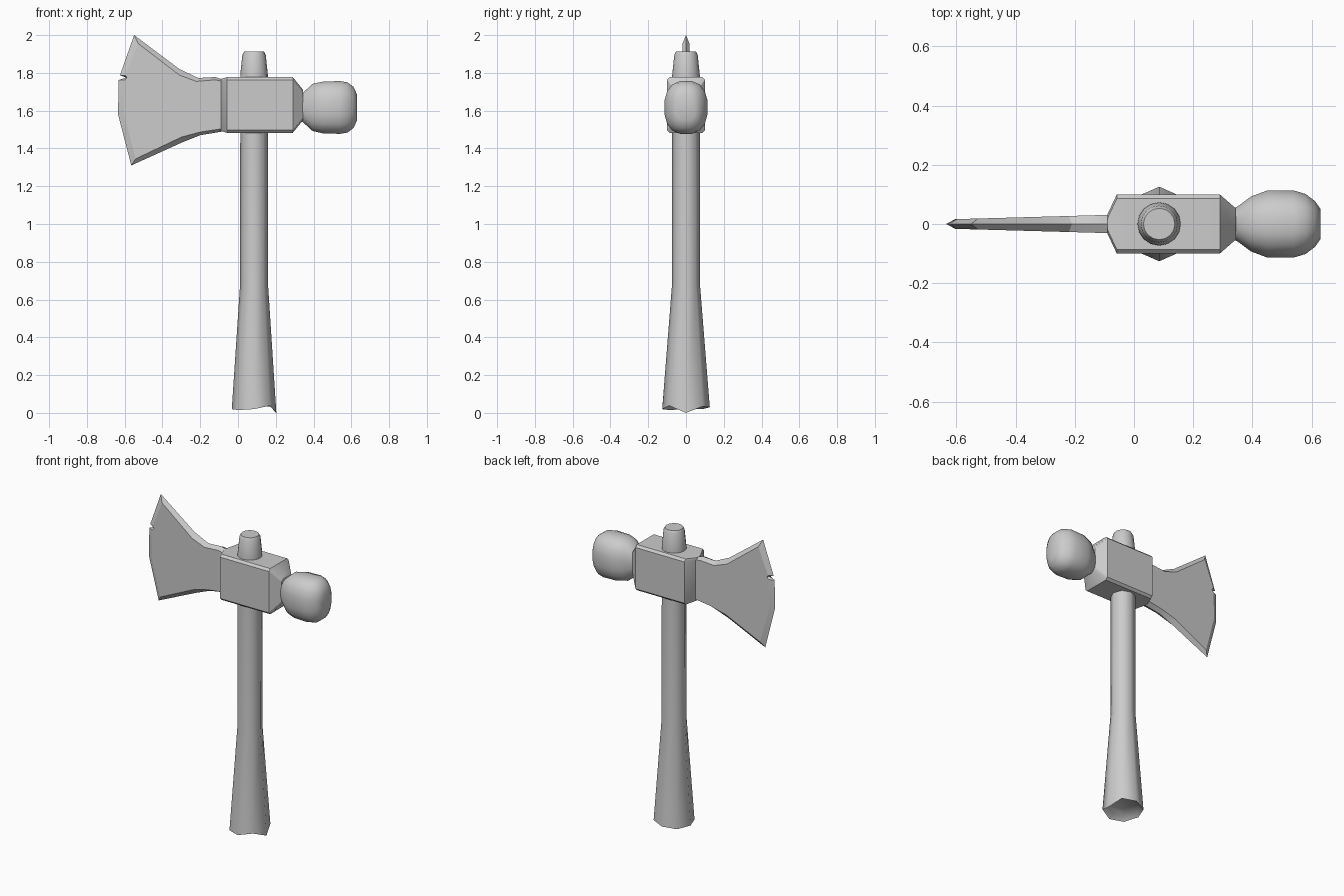
import bpy, bmesh
from math import sin, cos, pi, radians

if "Cube" in bpy.data.objects:
    bpy.data.objects.remove(bpy.data.objects["Cube"])

AX = 0.085      # handle axis (x)
HZ = 1.63       # head axis (z)


def finish(name, bm, angle):
    bmesh.ops.recalc_face_normals(bm, faces=bm.faces[:])
    me = bpy.data.meshes.new(name)
    bm.to_mesh(me)
    bm.free()
    ob = bpy.data.objects.new(name, me)
    bpy.context.collection.objects.link(ob)
    bpy.ops.object.select_all(action='DESELECT')
    ob.select_set(True)
    bpy.context.view_layer.objects.active = ob
    bpy.ops.object.shade_smooth_by_angle(angle=radians(angle))
    return ob


def loft(name, rings, angle=30):
    """Skin a list of equal-length point rings and cap both ends."""
    bm = bmesh.new()
    vs = [[bm.verts.new(p) for p in r] for r in rings]
    n = len(rings[0])
    for a, b in zip(vs, vs[1:]):
        for i in range(n):
            j = (i + 1) % n
            bm.faces.new((a[i], a[j], b[j], b[i]))
    bm.faces.new(vs[0])
    bm.faces.new(vs[-1])
    return finish(name, bm, angle)


def circle(r, z, n, ry=None):
    ry = ry or r
    return [(AX + r * cos(2 * pi * i / n), ry * sin(2 * pi * i / n), z) for i in range(n)]


def chamfer_rect(x, hy, hz, c=0.014):
    pts = [(hy, hz - c), (hy - c, hz), (c - hy, hz), (-hy, hz - c),
           (-hy, c - hz), (c - hy, -hz), (hy - c, -hz), (hy, c - hz)]
    return [(x, y, HZ + z) for y, z in pts]


def squircle(x, hy, hz, n=16, e=2 / 2.5):
    def p(v):
        return abs(v) ** e * (1 if v > 0 else -1)
    return [(x, hy * p(cos(2 * pi * (i + .5) / n)), 1.617 + hz * p(sin(2 * pi * (i + .5) / n)))
            for i in range(n)]


# Handle: octagonal shaft flaring to a ragged, slightly hollow butt
ragged = [0.0, .035, .03, .02, .02, .015, .02, .038]
butt = [(x, y, z) for (x, y, _), z in zip(circle(.118, 0, 8, .126), ragged)]
inner = [(x, y, z + .025) for (x, y, _), z in zip(circle(.095, 0, 8), ragged)]
loft("handle", [inner, butt, circle(.074, .68, 8), circle(.073, 1.5, 8)], 50)

# Handle end poking out above the head
loft("handle_top", [circle(r, z, 16) for r, z in
                    ((.073, 1.76), (.073, 1.79), (.062, 1.895), (.053, 1.912))])

# Head block with tapered ends
loft("head_block", [chamfer_rect(*s) for s in
                    ((-.09, .032, .138), (-.058, .1, .147), (.29, .1, .147), (.345, .052, .08))])

# Hammer poll
loft("hammer_poll", [squircle(*s) for s in
                     ((.335, .052, .07), (.35, .06, .085), (.395, .094, .127), (.45, .115, .139),
                      (.54, .115, .142), (.58, .103, .135), (.612, .078, .11), (.63, .052, .07))], 40)

# Axe blade: ridge outline at y = 0 and inset outline for the two flat cheeks
ridge = [(-.08, 1.765), (-.12, 1.778), (-.21, 1.773), (-.31, 1.82), (-.55, 2.0),
         (-.625, 1.787), (-.592, 1.776), (-.632, 1.762), (-.635, 1.58),
         (-.565, 1.31), (-.30, 1.43), (-.20, 1.47), (-.08, 1.49)]
cheek = [(-.08, 1.755), (-.12, 1.763), (-.22, 1.755), (-.31, 1.788), (-.528, 1.955),
         (-.597, 1.787), (-.588, 1.776), (-.600, 1.762), (-.604, 1.58),
         (-.542, 1.345), (-.30, 1.46), (-.20, 1.487), (-.08, 1.505)]
bm = bmesh.new()
mid = [bm.verts.new((x, 0, z)) for x, z in ridge]
n = len(mid)
for s in (-1, 1):
    side = [bm.verts.new((x, s * (.031 + .028 * (x + .08)), z)) for x, z in cheek]
    bm.faces.new(side)
    for i in range(n):
        j = (i + 1) % n
        bm.faces.new((mid[i], mid[j], side[j], side[i]))
finish("axe_blade", bm, 20)
